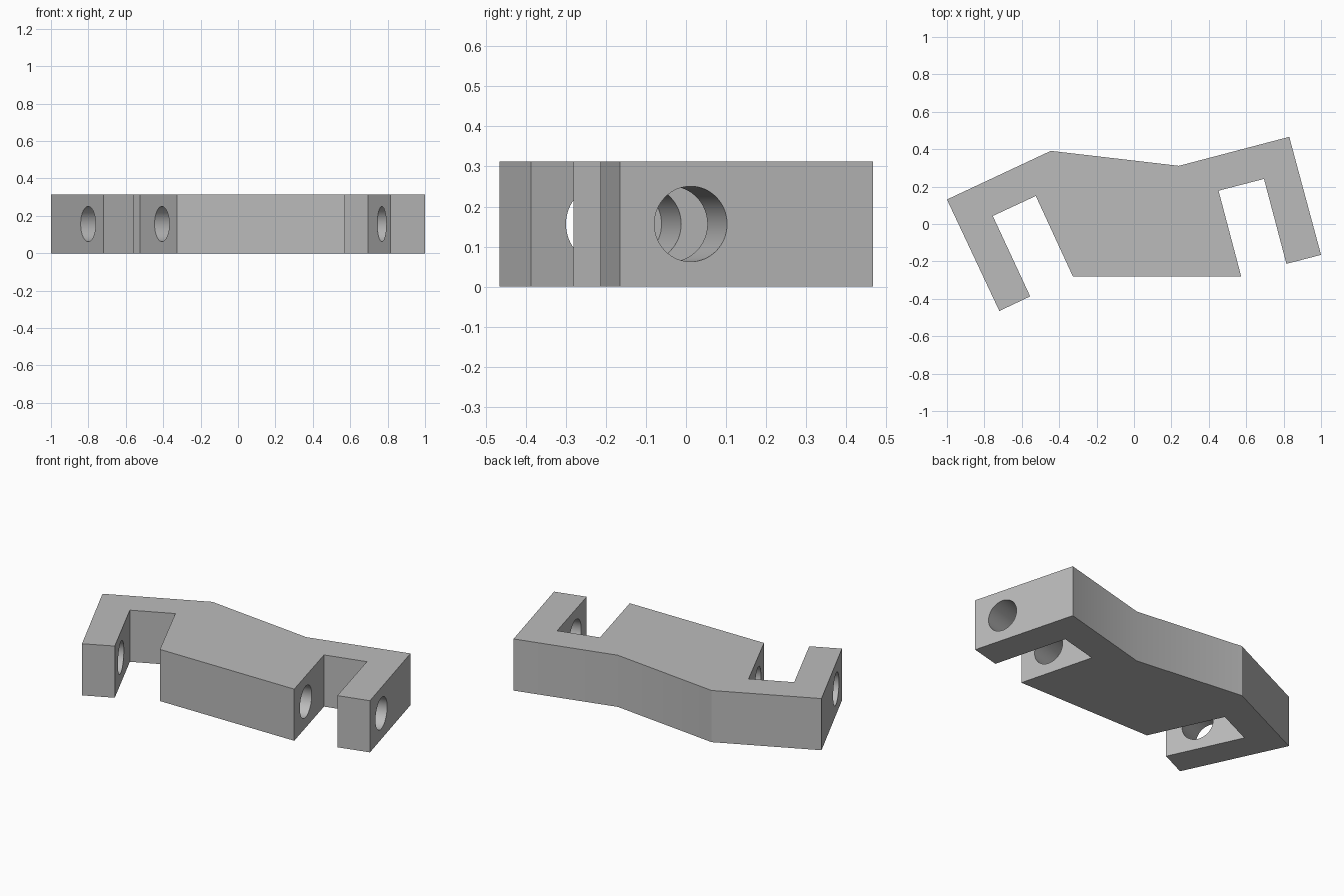
import bpy
import bmesh
from math import radians
from mathutils import Vector

HEIGHT = 0.313
HOLE_RADIUS = 0.094
ARM = 0.19      # arm thickness, also the depth of the blind bore in the body
SLOT = 0.25     # gap between arm and body

old = bpy.data.objects.get("Cube")
if old:
    bpy.data.objects.remove(old, do_unlink=True)

grey = bpy.data.materials.new("plain grey")
grey.use_nodes = True
colour = (0.5, 0.5, 0.5, 1)
grey.diffuse_color = colour
grey.node_tree.nodes["Principled BSDF"].inputs["Base Color"].default_value = colour


def make_object(name, bm):
    mesh = bpy.data.meshes.new(name)
    bmesh.ops.recalc_face_normals(bm, faces=bm.faces)
    bm.to_mesh(mesh)
    bm.free()
    mesh.materials.append(grey)
    obj = bpy.data.objects.new(name, mesh)
    bpy.context.collection.objects.link(obj)
    return obj


# Bracket: flat outline with a hooked arm at each end, extruded upward
outline = [
    (-1, 0.131), (-0.72, -0.465), (-0.555, -0.387), (-0.755, 0.043),
    (-0.525, 0.15), (-0.327, -0.28), (0.573, -0.28), (0.452, 0.178),
    (0.695, 0.241), (0.815, -0.213), (1, -0.165), (0.83, 0.466),
    (0.24, 0.311), (-0.445, 0.391),
]
bm = bmesh.new()
base = bm.faces.new([bm.verts.new((x, y, 0)) for x, y in outline])
top = bmesh.ops.extrude_face_region(bm, geom=[base])
verts = [v for v in top["geom"] if isinstance(v, bmesh.types.BMVert)]
bmesh.ops.translate(bm, verts=verts, vec=(0, 0, HEIGHT))
bracket = make_object("bracket", bm)


# Pin holes: through each arm, then blind into the body
def pin_hole(name, entry, direction):
    axis = Vector(direction).normalized()
    overshoot = 0.1
    length = overshoot + ARM + SLOT + ARM
    bm = bmesh.new()
    bmesh.ops.create_cone(bm, cap_ends=True, segments=64, radius1=HOLE_RADIUS,
                          radius2=HOLE_RADIUS, depth=length)
    cutter = make_object(name, bm)
    cutter.rotation_euler = axis.to_track_quat("Z", "Y").to_euler()
    cutter.location = Vector(entry) + axis * (length / 2 - overshoot)
    cutter.hide_render = True
    mod = bracket.modifiers.new(name, "BOOLEAN")
    mod.operation = "DIFFERENCE"
    mod.solver = "EXACT"
    mod.object = cutter
    return cutter


cutters = [
    pin_hole("right_pin_hole", (-0.801, -0.292, HEIGHT / 2), (0.905, 0.425, 0)),
    pin_hole("left_pin_hole", (0.953, 0.012, HEIGHT / 2), (-0.966, -0.26, 0)),
]

# Apply the cuts, then smooth only the shallow angles
bpy.ops.object.select_all(action="DESELECT")
bracket.select_set(True)
bpy.context.view_layer.objects.active = bracket
for mod in list(bracket.modifiers):
    bpy.ops.object.modifier_apply(modifier=mod.name)
for cutter in cutters:
    bpy.data.objects.remove(cutter, do_unlink=True)
bpy.ops.object.shade_smooth_by_angle(angle=radians(30))
